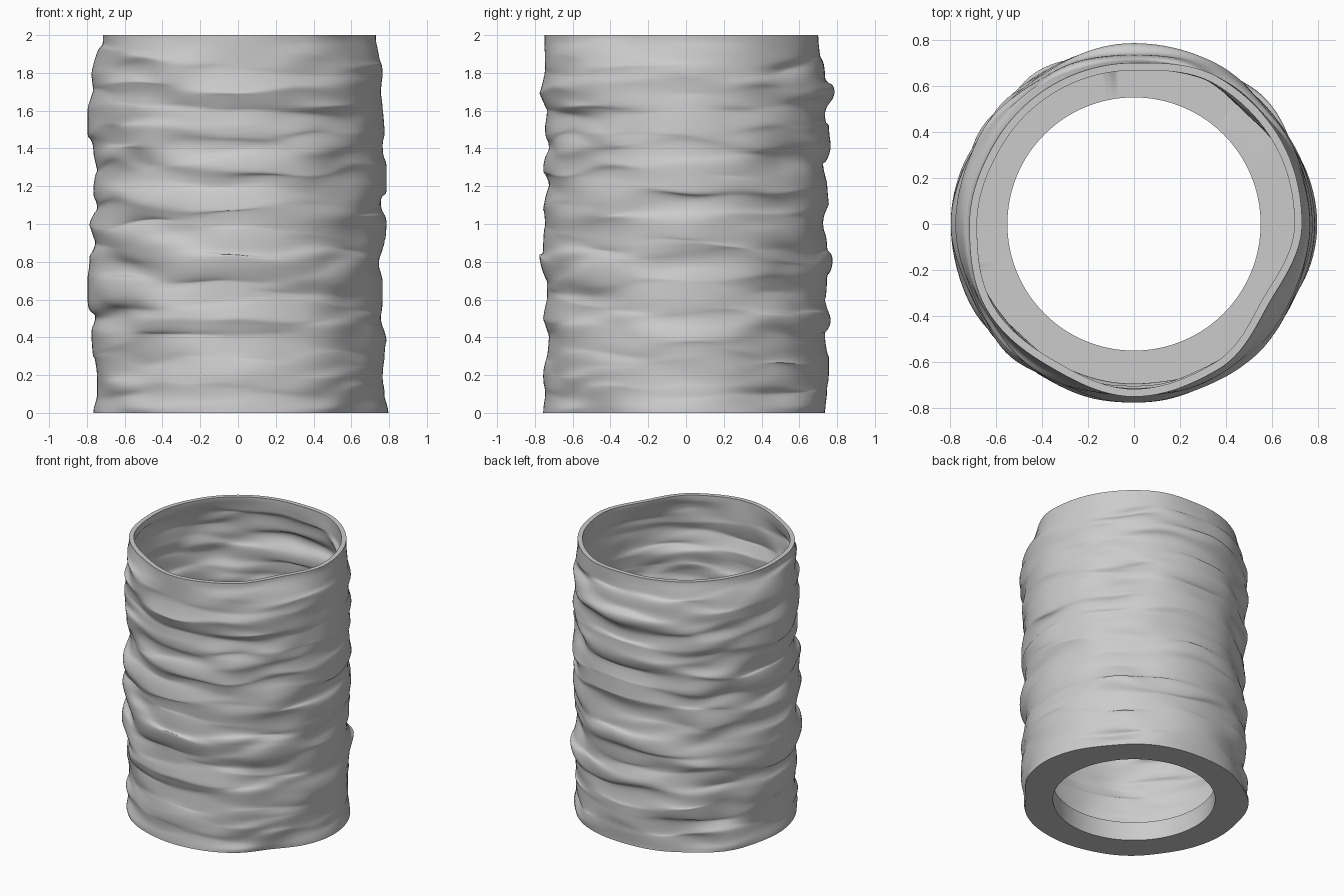
import bpy, bmesh, math
from mathutils import Vector, noise

cube = bpy.data.objects.get("Cube")
if cube:
    bpy.data.objects.remove(cube)

HEIGHT = 2.0
WALL = 0.033
FLOOR = 0.14
HOLE = 0.55
SIDES = 144
ROWS = 170
# Outline of the top rim, one radius every 30 degrees
RIM = [.73, .735, .735, .70, .70, .70, .715, .74, .72, .75, .73, .68]
# Fold profiles going up the right, back, left and front directions (hundredths)
FOLDS = [
    [80, 78, 77, 78, 79, 76, 77, 77, 75, 78, 79, 76, 79, 79, 77, 78, 77, 76, 77, 76, 73],
    [74, 75, 76, 76, 74, 77, 74, 75, 78, 75, 73, 76, 75, 73, 77, 76, 74, 79, 74, 72, 72],
    [77, 75, 75, 77, 78, 76, 80, 80, 79, 76, 79, 75, 77, 75, 77, 80, 80, 77, 78, 76, 71],
    [76, 75, 76, 74, 73, 76, 74, 74, 78, 76, 75, 76, 73, 76, 73, 75, 74, 78, 75, 75, 75],
]


def smooth(t):
    t = max(0.0, min(1.0, t))
    return t * t * (3 - 2 * t)


def sample(values, f):
    """Smoothly interpolated value from a list that wraps around."""
    i = int(f)
    t = smooth(f - i)
    n = len(values)
    return values[i % n] * (1 - t) + values[(i + 1) % n] * t


def ripple(a, z, around, up, shift):
    return noise.noise(Vector((around * math.cos(a) + shift,
                               around * math.sin(a) - shift, up * z + shift)))


def wall_point(a, z, inset):
    """Point on the wrinkled wall, with long horizontal folds."""
    # Random folds on the diagonals, shaped profiles on the four sides
    r = 0.752 + 0.045 * ripple(a, z, 1.7, 6.5, 3.3)
    r += 0.02 * ripple(a, z, 2.3, 13, 8.7)
    quarter = a / (math.pi / 2)
    side = round(quarter)
    weight = smooth(1 - 2 * abs(quarter - side))
    profile = sample(FOLDS[side % 4], z * 10) / 100 - 0.004
    r = r * (1 - weight) + profile * weight
    # Ease into the rim outline
    t = smooth((z - 1.83) / (HEIGHT - 1.83))
    r = r * (1 - t) + sample(RIM, a / math.tau * len(RIM)) * t
    # Vertical drift makes the folds overhang; it fades at both ends
    fade = smooth(z / 0.12) * smooth((HEIGHT - z) / 0.12)
    z += fade * 0.04 * ripple(a, z, 1.8, 13, 5.1)
    r -= inset
    return (r * math.cos(a), r * math.sin(a), z)


def hole_point(a, z):
    return (HOLE * math.cos(a), HOLE * math.sin(a), z)


angles = [math.tau * i / SIDES for i in range(SIDES)]
bm = bmesh.new()


def ring(point, *args):
    return [bm.verts.new(point(a, *args)) for a in angles]


# Closed section: hole, underside, outer wall, rim, inner wall, floor
rings = [ring(hole_point, 0.0)]
for k in range(ROWS + 1):
    rings.append(ring(wall_point, HEIGHT * k / ROWS, 0.0))
for k in range(ROWS, -1, -1):
    rings.append(ring(wall_point, FLOOR + (HEIGHT - FLOOR) * k / ROWS, WALL))
# Level the inner wall where it meets the floor
for v in rings[-1]:
    v.co.z = FLOOR
rings.append(ring(hole_point, FLOOR))

for k, low in enumerate(rings):
    high = rings[(k + 1) % len(rings)]
    for i in range(SIDES):
        j = (i + 1) % SIDES
        bm.faces.new((low[i], low[j], high[j], high[i]))
bmesh.ops.recalc_face_normals(bm, faces=bm.faces)

mesh = bpy.data.meshes.new("wrinkled_sleeve")
bm.to_mesh(mesh)
bm.free()
sleeve = bpy.data.objects.new("wrinkled_sleeve", mesh)
bpy.context.collection.objects.link(sleeve)

# Plain grey over the whole part
grey = bpy.data.materials.new("light grey")
grey.use_nodes = True
color = (0.6, 0.6, 0.6, 1.0)
grey.diffuse_color = color
for node in grey.node_tree.nodes:
    if node.type == 'BSDF_PRINCIPLED':
        node.inputs["Base Color"].default_value = color
mesh.materials.append(grey)

bpy.ops.object.select_all(action='DESELECT')
sleeve.select_set(True)
bpy.context.view_layer.objects.active = sleeve
bpy.ops.object.shade_smooth_by_angle(angle=math.radians(60))
